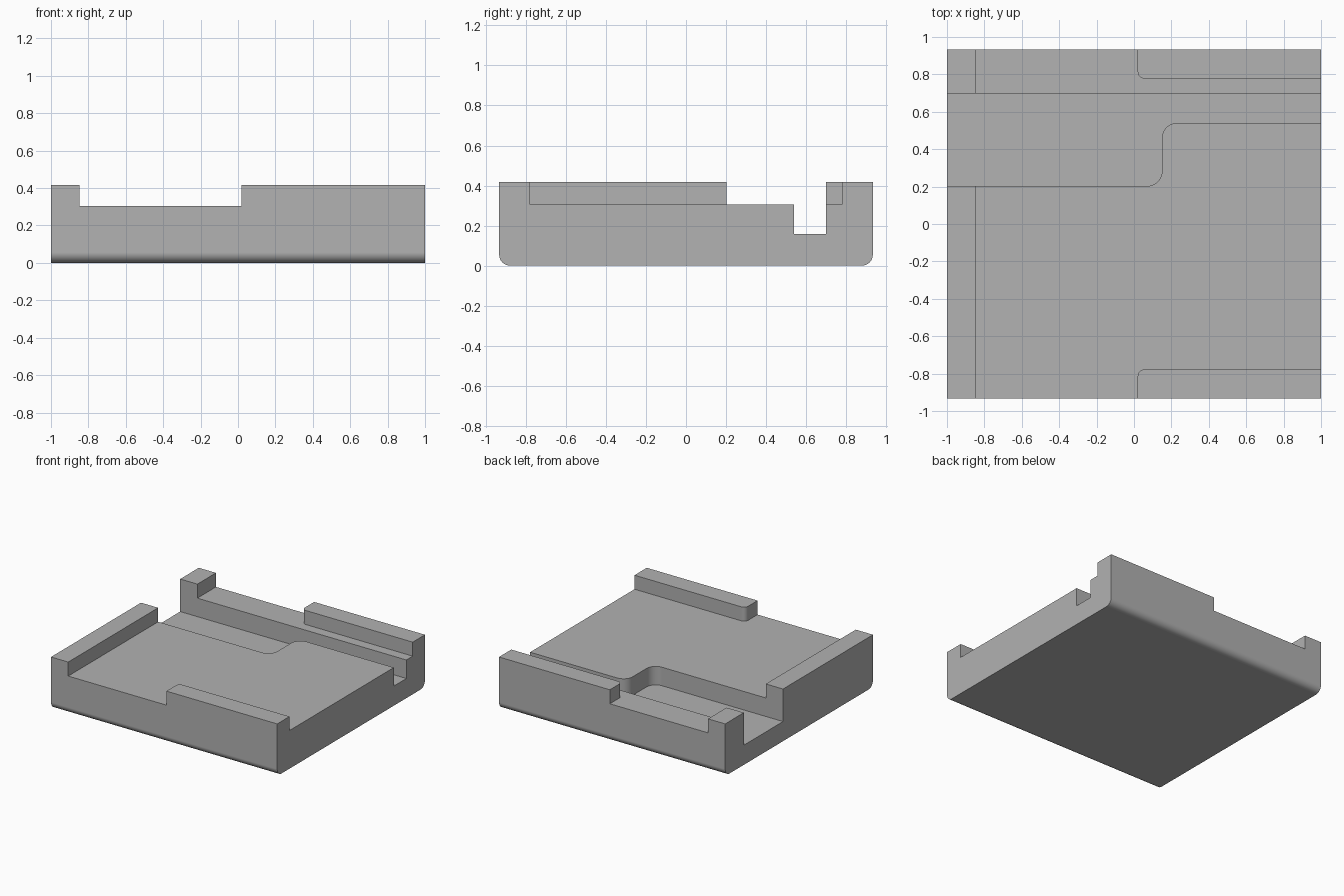
import bpy, math
from mathutils import Vector, Matrix

cube = bpy.data.objects.get("Cube")
if cube:
    bpy.data.objects.remove(cube, do_unlink=True)

WIDTH, DEPTH, TOP = 1.0, 0.933, 0.417      # half width, half depth, rim height
FLOOR, CHANNEL = 0.305, 0.157              # pocket and channel floor heights
OUT = 1.2                                  # overshoot of the cutters

grey = bpy.data.materials.new("plain_grey")
grey.use_nodes = True
colour = (0.445, 0.445, 0.445, 1)
grey.diffuse_color = colour
grey.node_tree.nodes["Principled BSDF"].inputs["Base Color"].default_value = colour


def rounded(corners, steps=10):
    """Outline through (u, v, radius) corners, with right-angle corners filleted."""
    outline = []
    for i, (u, v, r) in enumerate(corners):
        p = Vector((u, v))
        if not r:
            outline.append(p)
            continue
        a = (Vector(corners[i - 1][:2]) - p).normalized() * r
        b = (Vector(corners[(i + 1) % len(corners)][:2]) - p).normalized() * r
        for k in range(steps + 1):
            t = math.pi / 2 * k / steps
            outline.append(p + a * (1 - math.sin(t)) + b * (1 - math.cos(t)))
    return outline


def prism(name, corners, low, high, matrix=Matrix()):
    """Extrude an anticlockwise rounded outline from low to high."""
    outline = rounded(corners)
    n = len(outline)
    verts = [matrix @ Vector((p.x, p.y, h)) for h in (low, high) for p in outline]
    faces = [list(range(n))[::-1], list(range(n, 2 * n))]
    faces += [(i, (i + 1) % n, n + (i + 1) % n, n + i) for i in range(n)]
    mesh = bpy.data.meshes.new(name)
    mesh.from_pydata(verts, [], faces)
    mesh.materials.append(grey)
    obj = bpy.data.objects.new(name, mesh)
    bpy.context.collection.objects.link(obj)
    return obj


# Block with rounded lower front and back edges, extruded along x
along_x = Matrix(((0, 0, 1, 0), (1, 0, 0, 0), (0, 1, 0, 0), (0, 0, 0, 1)))
body = prism("tray_body",
             [(-DEPTH, 0, 0.055), (DEPTH, 0, 0.055), (DEPTH, TOP, 0), (-DEPTH, TOP, 0)],
             -WIDTH, WIDTH, along_x)

# Shallow pocket that leaves the side rim and two end rails standing
pocket = prism("pocket_cutter",
               [(-0.848, -OUT, 0), (0.02, -OUT, 0), (0.02, -0.778, 0.035), (OUT, -0.778, 0),
                (OUT, 0.778, 0), (0.02, 0.778, 0.035), (0.02, OUT, 0), (-0.848, OUT, 0)],
               FLOOR, 1)

# Deep channel across the block, stepping from wide to narrow
channel = prism("channel_cutter",
                [(-OUT, 0.203, 0), (0.15, 0.203, 0.08), (0.15, 0.54, 0.08),
                 (OUT, 0.54, 0), (OUT, 0.698, 0), (-OUT, 0.698, 0)],
                CHANNEL, 1.1)

bpy.ops.object.select_all(action="DESELECT")
bpy.context.view_layer.objects.active = body
body.select_set(True)
for cutter in (pocket, channel):
    cut = body.modifiers.new(cutter.name, "BOOLEAN")
    cut.operation, cut.solver, cut.object = "DIFFERENCE", "EXACT", cutter
    bpy.ops.object.modifier_apply(modifier=cut.name)
    bpy.data.objects.remove(cutter, do_unlink=True)

# Smooth fillets with flat large faces
bpy.ops.object.shade_smooth_by_angle(angle=math.radians(30))
weighted = body.modifiers.new("flat_shading", "WEIGHTED_NORMAL")
weighted.keep_sharp = True
